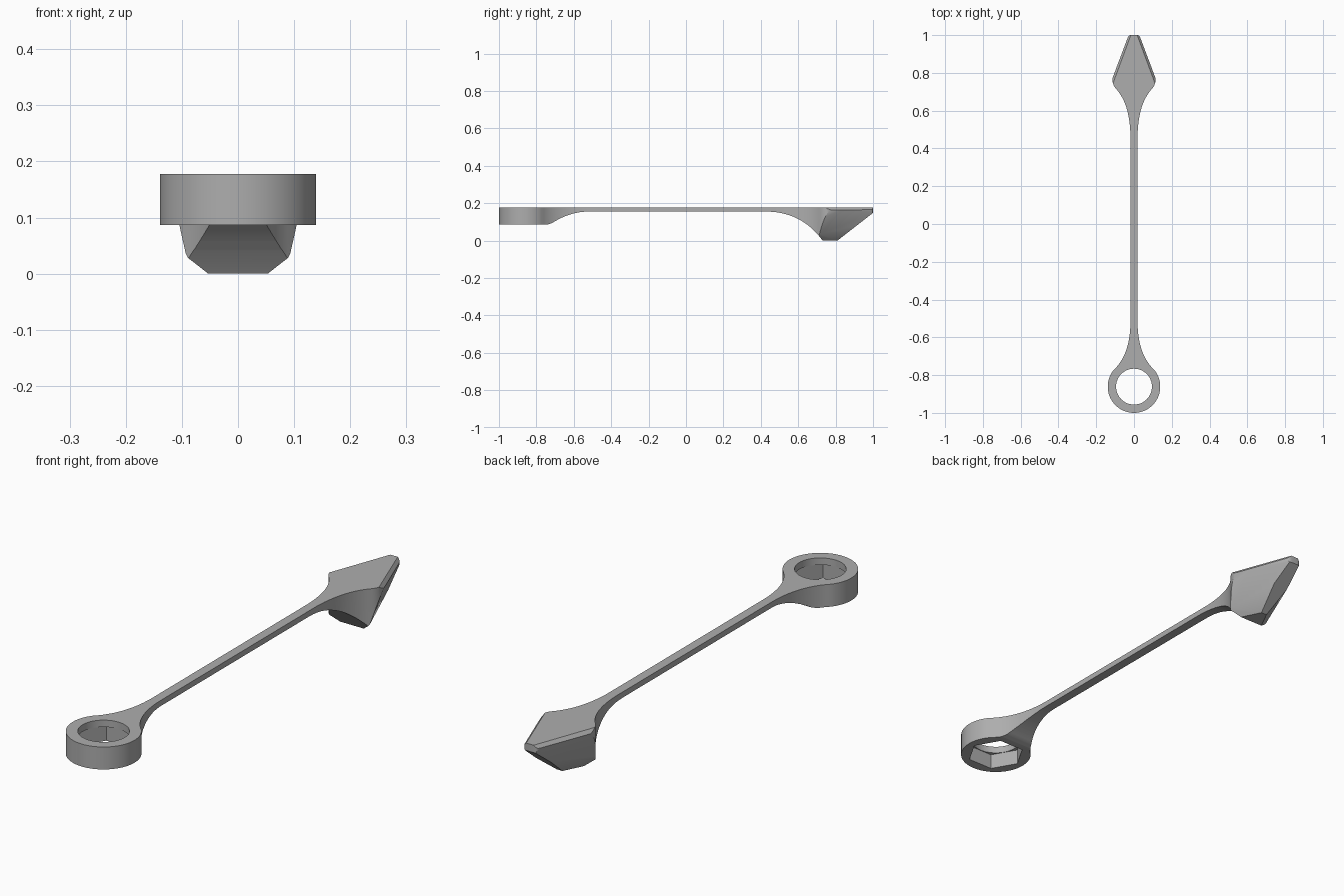
import bpy, bmesh, math
from mathutils import Vector

cube = bpy.data.objects.get("Cube")
if cube:
    bpy.data.objects.remove(cube, do_unlink=True)

grey = bpy.data.materials.new("plain grey")
grey.use_nodes = True
grey.diffuse_color = (0.42, 0.42, 0.42, 1)
grey.node_tree.nodes["Principled BSDF"].inputs["Base Color"].default_value = (0.42, 0.42, 0.42, 1)

TOP, RING_Y, RING_R = 0.178, -0.861, 0.139


def curve(a, b, c, n=14):
    """Points of a quadratic curve from a to c pulled towards b."""
    a, b, c = Vector(a), Vector(b), Vector(c)
    return [a * (1 - t) ** 2 + b * 2 * t * (1 - t) + c * t * t for t in (i / n for i in range(n + 1))]


def arc(r, start, end, n):
    """Points of a circular arc about the ring centre."""
    angles = [math.radians(start + (end - start) * i / n) for i in range(n + 1)]
    return [Vector((r * math.cos(t), RING_Y + r * math.sin(t))) for t in angles]


def prism(name, points, place, sweep):
    """Extrude a closed outline along the sweep vector."""
    bm = bmesh.new()
    face = bm.faces.new([bm.verts.new(place(p)) for p in points])
    out = bmesh.ops.extrude_face_region(bm, geom=[face])
    verts = [g for g in out["geom"] if isinstance(g, bmesh.types.BMVert)]
    bmesh.ops.translate(bm, verts=verts, vec=sweep)
    bmesh.ops.recalc_face_normals(bm, faces=bm.faces)
    mesh = bpy.data.meshes.new(name)
    bm.to_mesh(mesh)
    bm.free()
    mesh.materials.append(grey)
    obj = bpy.data.objects.new(name, mesh)
    bpy.context.collection.objects.link(obj)
    return obj


def combine(target, other, operation):
    """Apply a boolean and discard the helper."""
    mod = target.modifiers.new("cut", 'BOOLEAN')
    mod.operation, mod.solver, mod.object = operation, 'EXACT', other
    bpy.context.view_layer.update()
    graph = bpy.context.evaluated_depsgraph_get()
    mesh = bpy.data.meshes.new_from_object(target.evaluated_get(graph))
    target.modifiers.clear()
    target.data = mesh
    bpy.data.objects.remove(other, do_unlink=True)


# Plan outline: ring, neck, shaft and pointed head, mirrored across x
half = arc(RING_R, -90, 39, 30)
half += curve((0.107, -0.773), (0.022, -0.69), (0.019, -0.53))[1:]
half += curve((0.019, 0.48), (0.025, 0.64), (0.096, 0.717))
half += curve((0.096, 0.717), (0.118, 0.742), (0.113, 0.775), 6)[1:]
half += curve((0.034, 0.985), (0.029, 1.0), (0.015, 1.0), 4)
plan = half + [Vector((-p.x, p.y)) for p in reversed(half[1:])]
body = prism("lever_body", plan, lambda p: (p.x, p.y, -0.05), (0, 0, TOP + 0.05))

# Side profile: hollowed underside and slanted tip
side = [Vector((-1.1, TOP + 0.1)), Vector((-1.1, 0.087)), Vector((-0.735, 0.087))]
side += curve((-0.715, 0.094), (-0.62, 0.155), (-0.52, 0.155))
side += curve((0.43, 0.155), (0.62, 0.153), (0.73, 0))
side += [Vector((0.81, 0)), Vector((1.0, 0.148)), Vector((1.1, 0.226)), Vector((1.1, TOP + 0.1))]
profile = prism("side_profile", side, lambda p: (-0.3, p.x, p.y), (0.6, 0, 0))
combine(body, profile, 'INTERSECT')

# Tapered sides, top chamfer and lower chamfer of the head
cuts = [
    ((0.113, 0.775, 0.165), (1, 0.37, -0.33)),
    ((0.100, 0.775, TOP), (1, 0.37, 0.9)),
    ((0.053, 0.73, 0), (1, 0.5, -0.9)),
]
bm = bmesh.new()
bm.from_mesh(body.data)
for co, no in cuts:
    for s in (1, -1):
        bmesh.ops.triangulate(bm, faces=bm.faces)
        res = bmesh.ops.bisect_plane(
            bm, geom=bm.verts[:] + bm.edges[:] + bm.faces[:], dist=1e-5,
            plane_co=(s * co[0], co[1], co[2]), plane_no=(s * no[0], no[1], no[2]), clear_outer=True)
        bmesh.ops.holes_fill(bm, edges=[e for e in bm.edges if e.is_boundary], sides=0)
bmesh.ops.remove_doubles(bm, verts=bm.verts, dist=1e-5)
bmesh.ops.dissolve_limit(bm, angle_limit=0.01, verts=bm.verts, edges=bm.edges)
bmesh.ops.recalc_face_normals(bm, faces=bm.faces)
bm.to_mesh(body.data)
bm.free()

# Round bore through the ring, with a six-sided socket below its lip
bore = prism("bore", arc(0.095, 0, 360, 48)[:-1], lambda p: (p.x, p.y, -0.1), (0, 0, 0.5))
combine(body, bore, 'DIFFERENCE')
socket = prism("socket", arc(0.112, 0, 360, 6)[:-1], lambda p: (p.x, p.y, -0.1), (0, 0, 0.25))
combine(body, socket, 'DIFFERENCE')

bpy.context.view_layer.objects.active = body
body.select_set(True)
bpy.ops.object.shade_smooth_by_angle(angle=math.radians(25))
